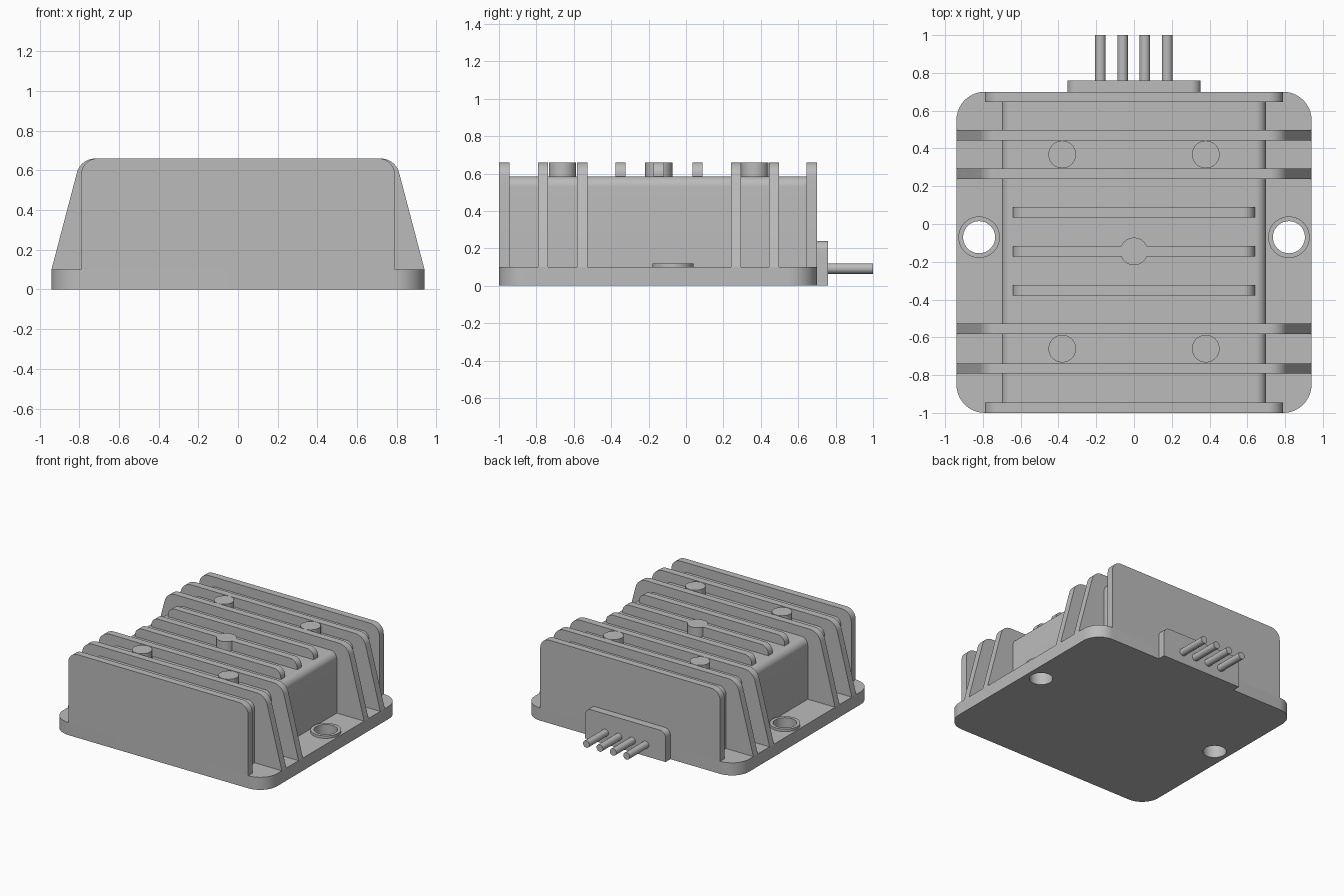
import bpy, bmesh, math
from mathutils import Vector

cube = bpy.data.objects.get("Cube")
if cube:
    bpy.data.objects.remove(cube, do_unlink=True)

grey = bpy.data.materials.new("cast_grey")
grey.use_nodes = True
COLOUR = (0.5, 0.5, 0.5, 1.0)
grey.diffuse_color = COLOUR
grey.node_tree.nodes["Principled BSDF"].inputs["Base Color"].default_value = COLOUR
parts = []


def rounded(corners, steps=10):
    """Turn (x, y, radius) corners into an outline with filleted corners."""
    out = []
    for i, (x, y, r) in enumerate(corners):
        p = Vector((x, y))
        if r == 0:
            out.append(p)
            continue
        a = (Vector(corners[i - 1][:2]) - p).normalized()
        b = (Vector(corners[(i + 1) % len(corners)][:2]) - p).normalized()
        half = a.angle(b) / 2
        centre = p + (a + b).normalized() * r / math.sin(half)
        start = p + a * r / math.tan(half) - centre
        end = p + b * r / math.tan(half) - centre
        sweep = start.angle_signed(end)
        for k in range(steps + 1):
            t = -sweep * k / steps
            c, s = math.cos(t), math.sin(t)
            out.append(centre + Vector((start.x * c - start.y * s, start.x * s + start.y * c)))
    return out


def extrude(name, outline, lo, hi, axis):
    """Extrude an outline along z (outline in xy) or along y (outline in xz)."""
    bm = bmesh.new()
    place = (lambda p, h: (p.x, p.y, h)) if axis == "z" else (lambda p, h: (p.x, h, p.y))
    face = bm.faces.new([bm.verts.new(place(p, lo)) for p in outline])
    ext = bmesh.ops.extrude_face_region(bm, geom=[face])
    move = (0, 0, hi - lo) if axis == "z" else (0, hi - lo, 0)
    bmesh.ops.translate(bm, vec=move, verts=[v for v in ext["geom"] if isinstance(v, bmesh.types.BMVert)])
    bmesh.ops.recalc_face_normals(bm, faces=bm.faces)
    mesh = bpy.data.meshes.new(name)
    bm.to_mesh(mesh)
    bm.free()
    mesh.materials.append(grey)
    obj = bpy.data.objects.new(name, mesh)
    bpy.context.collection.objects.link(obj)
    parts.append(obj)
    return obj


def circle(x, y, r, n=40):
    return [Vector((x + r * math.cos(2 * math.pi * i / n), y + r * math.sin(2 * math.pi * i / n)))
            for i in range(n)]


def slab(half_bottom, half_top, z0, z1, r):
    """Upright plate profile, with rounded top corners."""
    return rounded([(-half_bottom, z0, 0), (half_bottom, z0, 0), (half_top, z1, r), (-half_top, z1, r)])


BASE, TOP, BACK, FRONT = 0.10, 0.66, 0.70, -1.0
W = 0.055

# Mounting base, with rounded corners
base = extrude("base_plate", rounded([(-0.94, FRONT, 0.15), (0.94, FRONT, 0.15),
                                      (0.94, BACK, 0.15), (-0.94, BACK, 0.15)]), 0, BASE, "z")

# Raised collars and through holes on each side
for side, x in (("left", 0.82), ("right", -0.82)):
    collar = extrude("mount_collar_" + side, circle(x, -0.07, 0.11), BASE, 0.12, "z")
    cutter = extrude("hole_cutter", circle(x, -0.07, 0.085), -0.1, 0.3, "z")
    cutter.hide_render = True
    parts.remove(cutter)
    for target in (base, collar):
        mod = target.modifiers.new("hole", "BOOLEAN")
        mod.operation, mod.solver, mod.object = "DIFFERENCE", "EXACT", cutter
        bpy.context.view_layer.objects.active = target
        bpy.ops.object.modifier_apply(modifier=mod.name)
    bpy.data.objects.remove(cutter, do_unlink=True)

# Central body between the end walls
extrude("body", slab(0.70, 0.70, BASE, 0.585, 0.055), FRONT + W, BACK - W, "y")

# Upright walls at both ends
wall = slab(0.79, 0.79, BASE, TOP, 0.08)
extrude("front_wall", wall, FRONT, FRONT + W, "y")
extrude("back_wall", wall, BACK - W, BACK, "y")

# Full-width tapered cooling fins
for i, y in enumerate((-0.765, -0.555, 0.267, 0.47)):
    extrude(f"wide_fin_{i + 1}", slab(0.94, 0.793, BASE, TOP, 0.095), y - W / 2, y + W / 2, "y")

# Short fins along the top
for i, y in enumerate((-0.35, -0.145, 0.062)):
    extrude(f"short_fin_{i + 1}", slab(0.64, 0.64, 0.57, TOP, 0.06), y - W / 2, y + W / 2, "y")

# Round ejector posts
for i, (x, y) in enumerate(((-0.38, 0.368), (0.38, 0.368), (-0.38, -0.66), (0.38, -0.66), (0, -0.145))):
    extrude(f"post_{i + 1}", circle(x, y, 0.073), 0.57, TOP, "z")

# Cable plate and four leads at the back
extrude("cable_plate", slab(0.353, 0.353, 0, 0.24, 0.05), BACK, 0.76, "y")
for i, x in enumerate((-0.178, -0.06, 0.058, 0.176)):
    extrude(f"lead_{i + 1}", circle(x, 0.092, 0.028, 24), 0.755, 1.0, "y")

# Smooth the curved sides, keep edges crisp
bpy.ops.object.select_all(action="DESELECT")
for obj in parts:
    obj.select_set(True)
bpy.context.view_layer.objects.active = base
bpy.ops.object.shade_smooth_by_angle(angle=math.radians(30))
